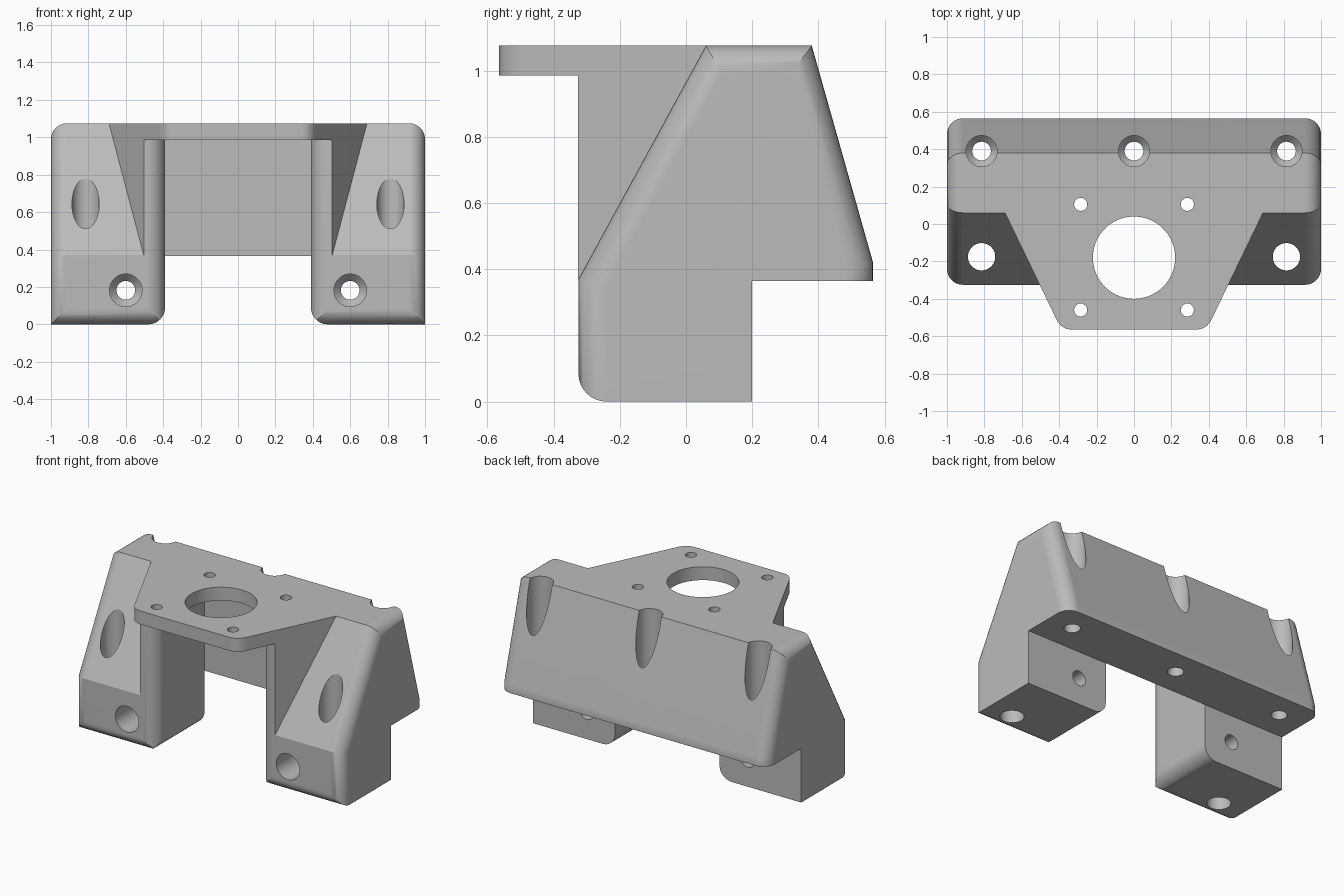
import bpy, bmesh
from math import sin, cos, pi
from mathutils import Matrix

cube = bpy.data.objects.get("Cube")
if cube:
    bpy.data.objects.remove(cube, do_unlink=True)

grey = bpy.data.materials.new("mid_grey")
grey.use_nodes = True
colour = (0.5, 0.5, 0.5, 1)
grey.diffuse_color = colour
grey.node_tree.nodes["Principled BSDF"].inputs["Base Color"].default_value = colour

HALF, TOP, BACK, FRONT = 1.0, 1.075, 0.2, -0.325
UNDER, CREASE, PLATE = 0.365, 0.37, 0.985
INNER = 0.39


def arc(cx, cy, r, start, end, n=10):
    """Points of an arc, angles in units of pi."""
    angles = [pi * (start + (end - start) * i / n) for i in range(n + 1)]
    return [(cx + r * cos(a), cy + r * sin(a)) for a in angles]


def mirrored(points):
    """Close a half outline with its mirror image across x = 0."""
    return points + [(-x, y) for x, y in reversed(points)]


def finish(bm, name):
    bmesh.ops.recalc_face_normals(bm, faces=bm.faces)
    mesh = bpy.data.meshes.new(name)
    bm.to_mesh(mesh)
    bm.free()
    mesh.materials.append(grey)
    obj = bpy.data.objects.new(name, mesh)
    bpy.context.collection.objects.link(obj)
    return obj


def prism(points, place, low, high):
    """Extrude an outline; place maps (u, v, depth) to a position."""
    bm = bmesh.new()
    a = [bm.verts.new(place(u, v, low)) for u, v in points]
    b = [bm.verts.new(place(u, v, high)) for u, v in points]
    bm.faces.new(a)
    bm.faces.new(b)
    for i in range(len(a)):
        j = (i + 1) % len(a)
        bm.faces.new((a[i], a[j], b[j], b[i]))
    return bm


def bore(location, rings, tilt=0, n=48):
    """Turned cutter from (radius, height) rings."""
    bm = bmesh.new()
    loops = [[bm.verts.new((r * cos(2 * pi * i / n), r * sin(2 * pi * i / n), h))
              for i in range(n)] for r, h in rings]
    for lo, hi in zip(loops, loops[1:]):
        for i in range(n):
            j = (i + 1) % n
            bm.faces.new((lo[i], lo[j], hi[j], hi[i]))
    bm.faces.new(loops[0])
    bm.faces.new(loops[-1])
    bm.transform(Matrix.Translation(location) @ Matrix.Rotation(tilt, 4, 'X'))
    return finish(bm, "bore_cutter")


def combine(target, other, operation):
    mod = target.modifiers.new("combine", 'BOOLEAN')
    mod.operation, mod.solver, mod.object = operation, 'EXACT', other
    bpy.context.view_layer.objects.active = target
    bpy.ops.object.modifier_apply(modifier=mod.name)
    bpy.data.objects.remove(other, do_unlink=True)


def side(u, v, d):
    return (d, u, v)


def plan(u, v, d):
    return (u, v, d)


def front(u, v, d):
    return (u, d, v)


# Main body: side outline with rounded outer rims and rounded toe
outline = [(FRONT, 0), (BACK, 0), (BACK, UNDER), (0.565, UNDER), (0.565, 0.42),
           (0.38, TOP), (0.06, TOP), (FRONT, CREASE)]
bm = prism(outline, side, -HALF, HALF)


def rounded(edge):
    p, q = (v.co for v in edge.verts)
    if abs(p.x - q.x) > 1:
        return p.z < 0.01 and p.y < 0
    mid = (p + q) / 2
    flat_bottom = abs(p.z - q.z) < 0.01 and mid.z < 0.5
    return not flat_bottom and not (abs(mid.y - BACK) < 0.01 and mid.z < UNDER)


bmesh.ops.recalc_face_normals(bm, faces=bm.faces)
bmesh.ops.bevel(bm, geom=[e for e in bm.edges if rounded(e)], offset=0.085,
                segments=8, profile=0.5, affect='EDGES', clamp_overlap=False)
bracket = finish(bm, "motor_bracket")

# Top plate and side gussets, one tapered block
block = mirrored([(0.73, 0.15), (0.69, 0.06)] + [(0.422, -0.495), (0.41, -0.52),
                 (0.392, -0.542), (0.37, -0.557), (0.34, -0.565)])
combine(bracket, finish(prism(block, plan, CREASE, TOP), "plate_block"), 'UNION')

# Open bay between the legs, with rounded front mouth
lip = FRONT - 0.0005
bay = [(INNER, BACK + 0.0005)] + arc(INNER + 0.1, lip + 0.1, 0.1, 1, 1.5)
bay += [(0.8, lip), (0.8, -0.8)]
combine(bracket, finish(prism(mirrored(bay), plan, -0.1, PLATE), "bay_cutter"), 'DIFFERENCE')

# Rounded inner lower edges of the legs
foot = [(INNER - 0.01, 0.2), (INNER, 0.2)] + arc(INNER + 0.09, 0.09, 0.09, 1, 1.5)
foot += [(INNER + 0.09, -0.1), (INNER - 0.01, -0.1)]
for s in (-1, 1):
    pts = [(s * x, z) for x, z in foot]
    combine(bracket, finish(prism(pts, front, -0.6, 0.3), "foot_cutter"), 'DIFFERENCE')

# Motor opening and its four screw holes
cutters = [bore((0, -0.18, 0), [(0.22, 0.9), (0.22, 1.2)], n=72)]
for s in (-1, 1):
    for y in (0.105, -0.46):
        cutters.append(bore((s * 0.285, y, 0), [(0.035, 0.9), (0.035, 1.2)], n=32))
    # Vertical leg holes
    cutters.append(bore((s * 0.815, -0.175, 0), [(0.073, -0.1), (0.073, 1.2)]))
    # Front counterbored holes
    cutters.append(bore((s * 0.6, 0, 0.182),
                        [(0.05, -0.4), (0.05, 0.05), (0.087, 0.09), (0.087, 0.5)], pi / 2))
# Rear counterbored holes
for x in (-0.815, 0, 0.815):
    cutters.append(bore((x, 0.39, 0),
                        [(0.05, 0.2), (0.05, 0.5), (0.083, 0.535), (0.083, 1.3)]))
for cutter in cutters:
    combine(bracket, cutter, 'DIFFERENCE')

# Smooth rounds, crisp edges
bpy.ops.object.select_all(action='DESELECT')
bracket.select_set(True)
bpy.context.view_layer.objects.active = bracket
bpy.ops.object.shade_smooth_by_angle(angle=pi / 7)
weighted = bracket.modifiers.new("even_shading", 'WEIGHTED_NORMAL')
weighted.keep_sharp = True
